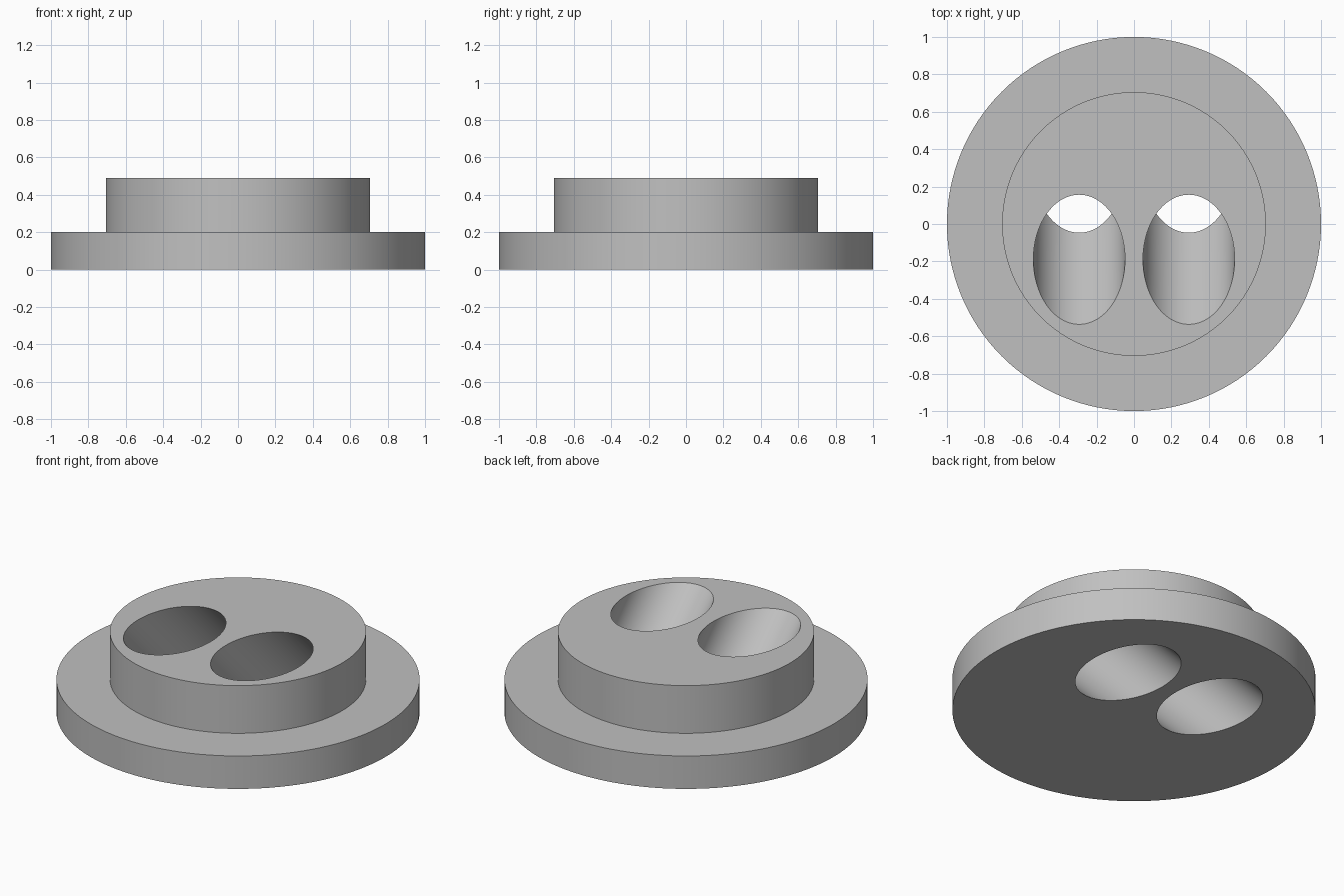
import bpy, bmesh, math
from mathutils import Matrix

old = bpy.data.objects.get("Cube")
if old:
    bpy.data.objects.remove(old, do_unlink=True)

SEGMENTS = 128
HEIGHT = 0.49
HOLE_RADIUS = 0.245

grey = bpy.data.materials.new("light grey")
grey.use_nodes = True
color = (0.53, 0.53, 0.53, 1)
grey.diffuse_color = color
grey.node_tree.nodes["Principled BSDF"].inputs["Base Color"].default_value = color


def make_object(name, bm):
    bmesh.ops.recalc_face_normals(bm, faces=bm.faces)
    mesh = bpy.data.meshes.new(name)
    bm.to_mesh(mesh)
    bm.free()
    mesh.materials.append(grey)
    obj = bpy.data.objects.new(name, mesh)
    bpy.context.collection.objects.link(obj)
    return obj


def stepped_disc(name, profile):
    """Closed solid of revolution from (radius, height) points."""
    bm = bmesh.new()
    rings = []
    for r, z in profile:
        angles = [math.tau * i / SEGMENTS for i in range(SEGMENTS)]
        rings.append([bm.verts.new((r * math.cos(a), r * math.sin(a), z)) for a in angles])
    for low, high in zip(rings, rings[1:]):
        for i in range(SEGMENTS):
            j = (i + 1) % SEGMENTS
            bm.faces.new((low[i], low[j], high[j], high[i]))
    bm.faces.new(rings[0])
    bm.faces.new(rings[-1])
    return make_object(name, bm)


# Wide flange with a raised boss
body = stepped_disc("flanged_disc", [(1, 0), (1, 0.2), (0.705, 0.2), (0.705, HEIGHT)])

# Pair of slanted round holes, leaning forward toward the top
cutters = []
for side, x in (("left", 0.293), ("right", -0.293)):
    bm = bmesh.new()
    place = Matrix.Translation((x, 0.055, HEIGHT / 2)) @ Matrix.Rotation(math.radians(45), 4, "X")
    bmesh.ops.create_cone(bm, cap_ends=True, segments=SEGMENTS, radius1=HOLE_RADIUS,
                          radius2=HOLE_RADIUS, depth=2, matrix=place)
    cutter = make_object(side + "_hole_cutter", bm)
    cutter.hide_render = True
    cutters.append(cutter)
    cut = body.modifiers.new(side + "_hole", "BOOLEAN")
    cut.operation = "DIFFERENCE"
    cut.solver = "EXACT"
    cut.object = cutter

# Apply the cuts, then smooth the round walls
bpy.ops.object.select_all(action="DESELECT")
body.select_set(True)
bpy.context.view_layer.objects.active = body
for name in [m.name for m in body.modifiers]:
    bpy.ops.object.modifier_apply(modifier=name)
for cutter in cutters:
    bpy.data.objects.remove(cutter, do_unlink=True)
bpy.ops.object.shade_smooth_by_angle(angle=math.radians(30))
